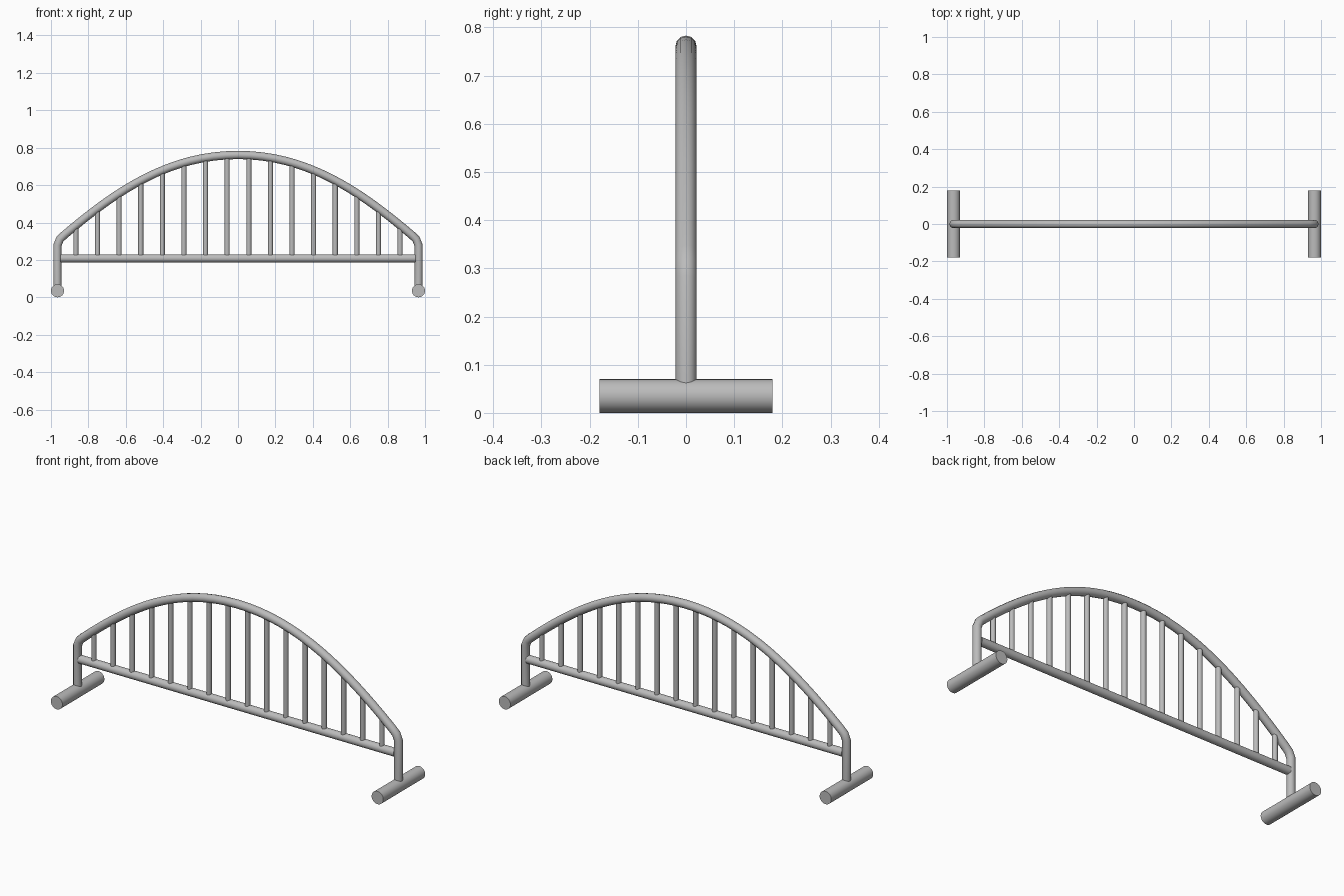
import bpy
import math
from mathutils import Vector
from mathutils.geometry import interpolate_bezier

if "Cube" in bpy.data.objects:
    bpy.data.objects.remove(bpy.data.objects["Cube"])

# Single grey metal
metal = bpy.data.materials.new("grey metal")
metal.use_nodes = True
grey = (0.5, 0.5, 0.5, 1)
metal.diffuse_color = grey
metal.node_tree.nodes["Principled BSDF"].inputs["Base Color"].default_value = grey

POST_X, TUBE, FOOT, BAR = 0.965, 0.022, 0.035, 0.0135
RAIL_Z, RAIL_END, FOOT_HALF = 0.208, 0.95, 0.18


def rod(name, start, end, radius, sides=24):
    """Capped cylinder between two points."""
    start, end = Vector(start), Vector(end)
    axis = end - start
    bpy.ops.mesh.primitive_cylinder_add(
        vertices=sides, radius=radius, depth=axis.length,
        location=(start + end) / 2, rotation=axis.to_track_quat("Z", "Y").to_euler())
    obj = bpy.context.object
    obj.name = name
    obj.data.materials.append(metal)
    bpy.ops.object.shade_smooth_by_angle(angle=math.radians(40))
    return obj


# Arched frame: post, rounded shoulder and flank, mirrored about the middle
flank = interpolate_bezier(Vector((0, 0, 0.761)), Vector((0.36, 0, 0.761)),
                           Vector((0.64, 0, 0.58)), Vector((0.93, 0, 0.332)), 17)
shoulder = [Vector((0.952, 0, 0.311)), Vector((POST_X, 0, 0.28)), Vector((POST_X, 0, FOOT))]
half = list(flank) + shoulder
path = [Vector((-p.x, 0, p.z)) for p in reversed(half[1:])] + half

curve = bpy.data.curves.new("arched_frame", "CURVE")
curve.dimensions = "3D"
curve.bevel_depth = TUBE
curve.bevel_resolution = 4
curve.use_fill_caps = True
spline = curve.splines.new("POLY")
spline.points.add(len(path) - 1)
for point, co in zip(spline.points, path):
    point.co = (*co, 1)
spline.use_smooth = True
curve.materials.append(metal)
frame = bpy.data.objects.new("arched_frame", curve)
bpy.context.collection.objects.link(frame)
bpy.ops.object.select_all(action="DESELECT")
frame.select_set(True)
bpy.context.view_layer.objects.active = frame
bpy.ops.object.convert(target="MESH")

# Bottom rail
rod("bottom_rail", (-RAIL_END, 0, RAIL_Z), (RAIL_END, 0, RAIL_Z), TUBE)


def arch_height(x):
    """Height of the arch centre line at x."""
    for a, b in zip(flank, flank[1:]):
        if a.x <= x <= b.x:
            return a.z + (b.z - a.z) * (x - a.x) / (b.x - a.x)
    return flank[-1].z


# Feet and vertical bars on both sides
for side, label in ((1, "left"), (-1, "right")):
    rod(label + "_foot", (side * POST_X, -FOOT_HALF, FOOT),
        (side * POST_X, FOOT_HALF, FOOT), FOOT, 32)
    for i in range(8):
        x = 0.058 + i * 0.1155
        rod(f"{label}_bar_{i + 1}", (side * x, 0, RAIL_Z),
            (side * x, 0, arch_height(x) - 0.012), BAR, 16)
